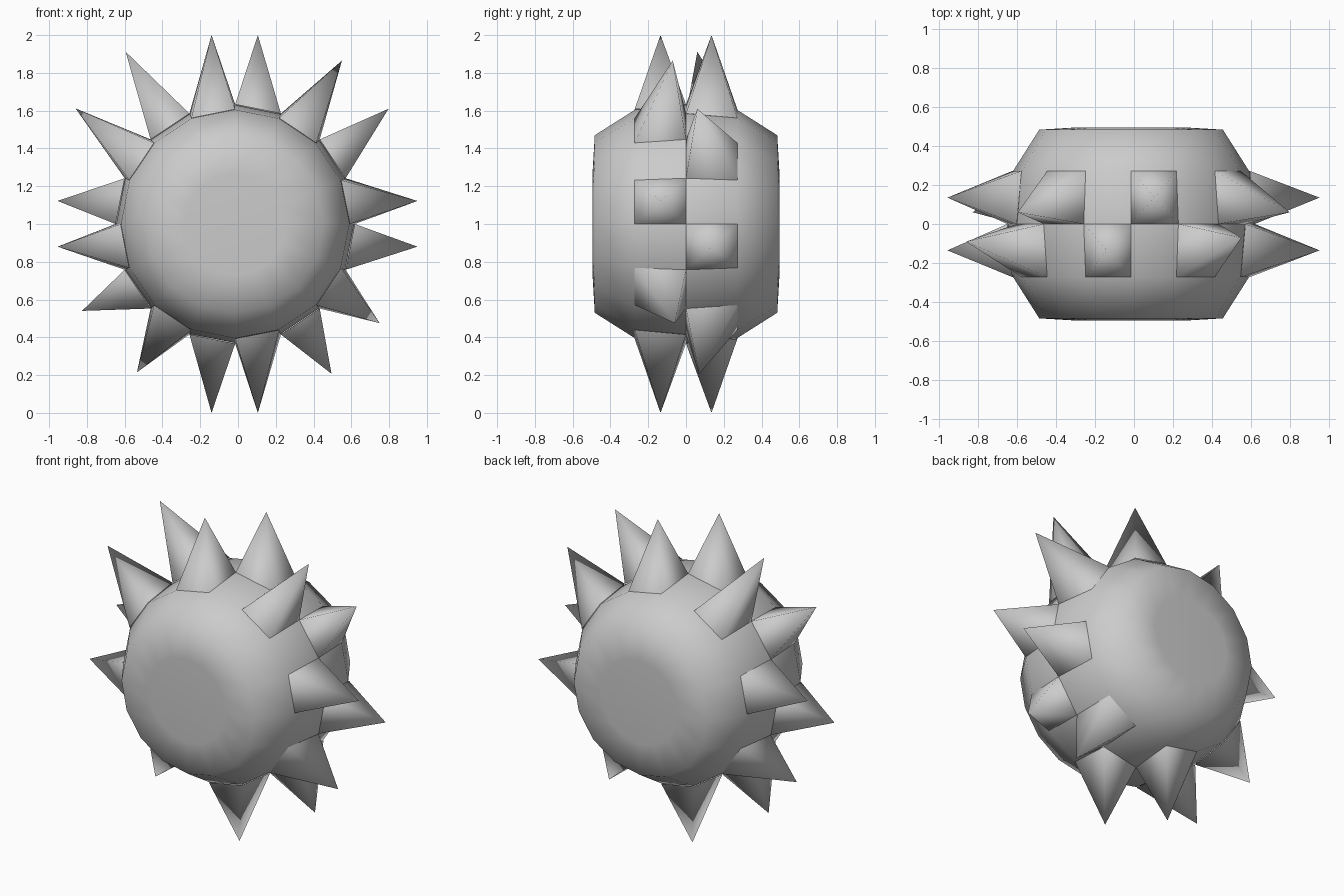
import bpy, bmesh
from math import sin, cos, tau

if "Cube" in bpy.data.objects:
    bpy.data.objects.remove(bpy.data.objects["Cube"])

N = 16
CX, CZ = -0.015, 1.0


def ring_point(i, r, y):
    a = tau * i / N
    return (CX + r * sin(a), y, CZ + r * cos(a))


def finish(name, bm):
    bmesh.ops.recalc_face_normals(bm, faces=bm.faces)
    mesh = bpy.data.meshes.new(name)
    bm.to_mesh(mesh)
    bm.free()
    for p in mesh.polygons:
        p.use_smooth = True
    ob = bpy.data.objects.new(name, mesh)
    bpy.context.collection.objects.link(ob)
    return ob


# Rounded drum body: rings of (radius, y) lofted from front to back
half = [(0.27, -0.495), (0.47, -0.483), (0.605, -0.27)]
profile = half + [(0.63, 0.0)] + [(r, -y) for r, y in reversed(half)]
bm = bmesh.new()
rings = [[bm.verts.new(ring_point(i, r, y)) for i in range(N)] for r, y in profile]
for a, b in zip(rings, rings[1:]):
    for i in range(N):
        j = (i + 1) % N
        bm.faces.new((a[i], a[j], b[j], b[i]))
for r in (rings[0], rings[-1]):
    bm.faces.new(r)
finish("body", bm)

# Spike tips, clockwise from the top: (x, distance from middle plane, z)
tips = [(0.105, 0.135, 2.0), (0.55, 0.07, 1.865), (0.797, 0.06, 1.61), (0.95, 0.135, 1.122),
        (0.95, 0.135, 0.88), (0.75, 0.06, 0.475), (0.495, 0.07, 0.207), (0.105, 0.135, 0.0),
        (-0.14, 0.135, 0.0), (-0.535, 0.07, 0.215), (-0.826, 0.06, 0.54), (-0.955, 0.135, 0.88),
        (-0.955, 0.135, 1.122), (-0.86, 0.09, 1.612), (-0.595, 0.06, 1.912), (-0.14, 0.135, 2.0)]

# Spikes alternate between the back row and the front row
for i, (x, d, z) in enumerate(tips):
    side = 1 if i % 2 == 0 else -1
    bm = bmesh.new()
    base = [bm.verts.new(ring_point(k, r, side * y)) for k, r, y in
            ((i, 0.633, 0), (i + 1, 0.633, 0), (i + 1, 0.607, 0.272), (i, 0.607, 0.272))]
    tip = bm.verts.new((x, side * d, z))
    for k in range(4):
        bm.faces.new((base[k], base[(k + 1) % 4], tip))
    # make the open pyramid face outward
    ob = finish(f"spike_{i + 1}", bm)
